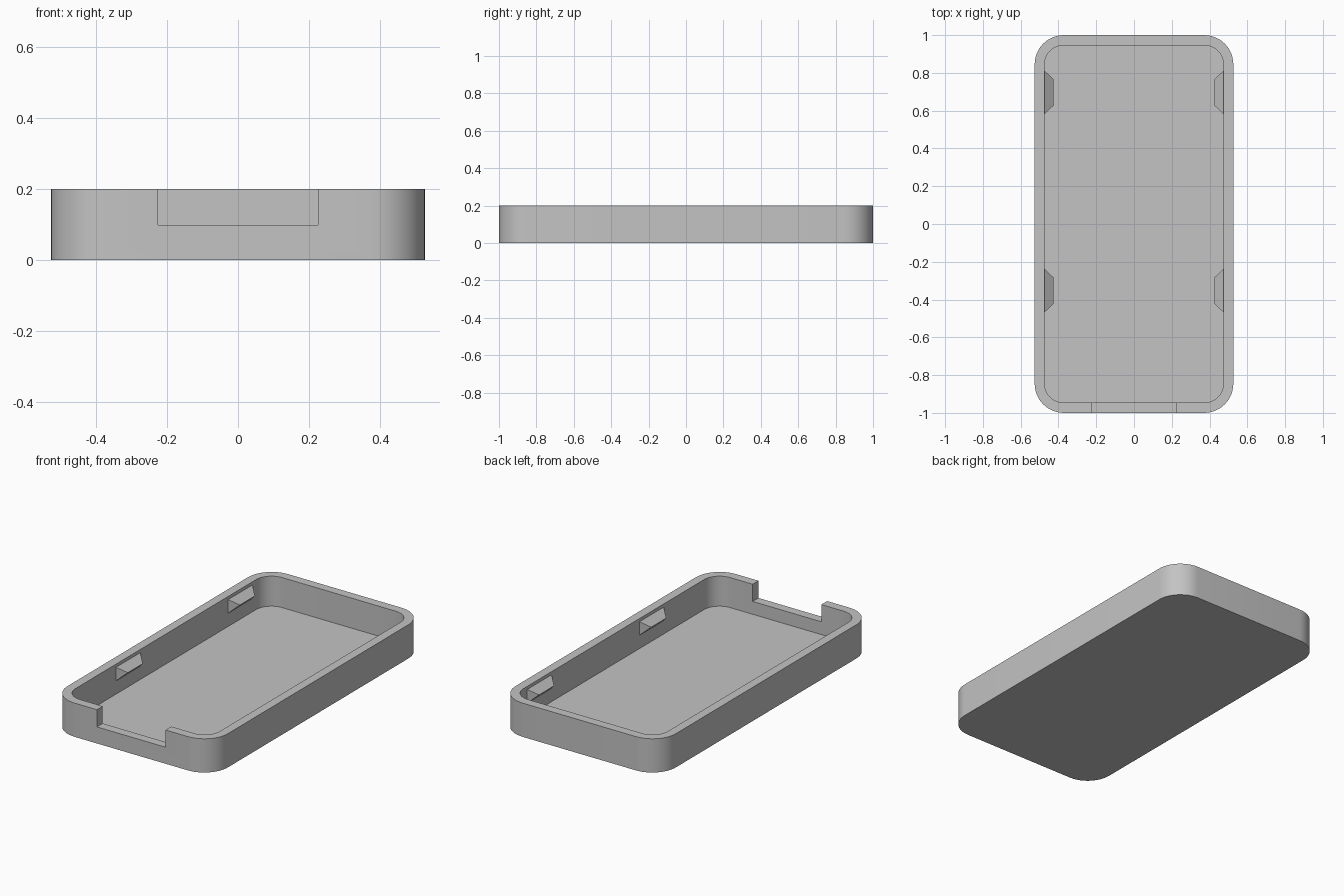
import bpy, bmesh, math

if "Cube" in bpy.data.objects:
    bpy.data.objects.remove(bpy.data.objects["Cube"], do_unlink=True)

GREY = 0.55
grey = bpy.data.materials.new("plain grey")
grey.use_nodes = True
grey.diffuse_color = (GREY, GREY, GREY, 1)
grey.node_tree.nodes["Principled BSDF"].inputs["Base Color"].default_value = (GREY, GREY, GREY, 1)


def finish(name, bm):
    bmesh.ops.recalc_face_normals(bm, faces=bm.faces)
    mesh = bpy.data.meshes.new(name)
    bm.to_mesh(mesh)
    bm.free()
    mesh.materials.append(grey)
    obj = bpy.data.objects.new(name, mesh)
    bpy.context.collection.objects.link(obj)
    return obj


def select_only(obj):
    bpy.ops.object.select_all(action='DESELECT')
    obj.select_set(True)
    bpy.context.view_layer.objects.active = obj


def rounded_slab(name, hx, hy, radius, z0, z1, steps=12):
    """Upright prism with a rounded rectangle outline."""
    bm = bmesh.new()
    verts = []
    for corner, (sx, sy) in enumerate([(1, 1), (-1, 1), (-1, -1), (1, -1)]):
        for i in range(steps + 1):
            a = (corner + i / steps) * math.pi / 2
            verts.append(bm.verts.new((sx * (hx - radius) + radius * math.cos(a),
                                       sy * (hy - radius) + radius * math.sin(a), z0)))
    base = bm.faces.new(verts)
    top = bmesh.ops.extrude_face_region(bm, geom=[base], use_keep_orig=True)["geom"]
    bmesh.ops.translate(bm, vec=(0, 0, z1 - z0),
                        verts=[v for v in top if isinstance(v, bmesh.types.BMVert)])
    return finish(name, bm)


def box(name, x0, x1, y0, y1, z0, z1):
    bm = bmesh.new()
    bmesh.ops.create_cube(bm, size=1)
    for v in bm.verts:
        v.co = (x1 if v.co.x > 0 else x0, y1 if v.co.y > 0 else y0, z1 if v.co.z > 0 else z0)
    return finish(name, bm)


def cut(obj, cutter):
    cutter.hide_render = True
    mod = obj.modifiers.new("cut", 'BOOLEAN')
    mod.operation = 'DIFFERENCE'
    mod.solver = 'EXACT'
    mod.object = cutter
    select_only(obj)
    bpy.ops.object.modifier_apply(modifier=mod.name)
    bpy.data.objects.remove(cutter, do_unlink=True)


# Tray shell with hollow interior and front opening
tray = rounded_slab("tray", 0.526, 1.0, 0.155, 0, 0.2)
cut(tray, rounded_slab("cavity_cutter", 0.473, 0.946, 0.1, 0.022, 0.3))
cut(tray, box("notch_cutter", -0.225, 0.225, -1.1, -0.9, 0.098, 0.3))
select_only(tray)
bpy.ops.object.shade_smooth_by_angle(angle=math.radians(30))


# Ridge-shaped snap clips on the inner side walls
def clip(name, side, y):
    bm = bmesh.new()
    wall, tip = side * 0.474, side * 0.426
    back = [bm.verts.new((wall, y + dy, z))
            for dy, z in [(-0.115, 0.1), (0.115, 0.1), (0.115, 0.182), (-0.115, 0.182)]]
    near, far = [bm.verts.new((tip, y + dy, 0.145)) for dy in (-0.07, 0.07)]
    bm.faces.new(back)
    bm.faces.new((back[0], back[1], far, near))
    bm.faces.new((back[2], back[3], near, far))
    bm.faces.new((back[1], back[2], far))
    bm.faces.new((back[3], back[0], near))
    return finish(name, bm)


for side, side_name in [(1, "left"), (-1, "right")]:
    for y, place in [(-0.353, "front"), (0.697, "back")]:
        clip(f"{place}_{side_name}_clip", side, y)
